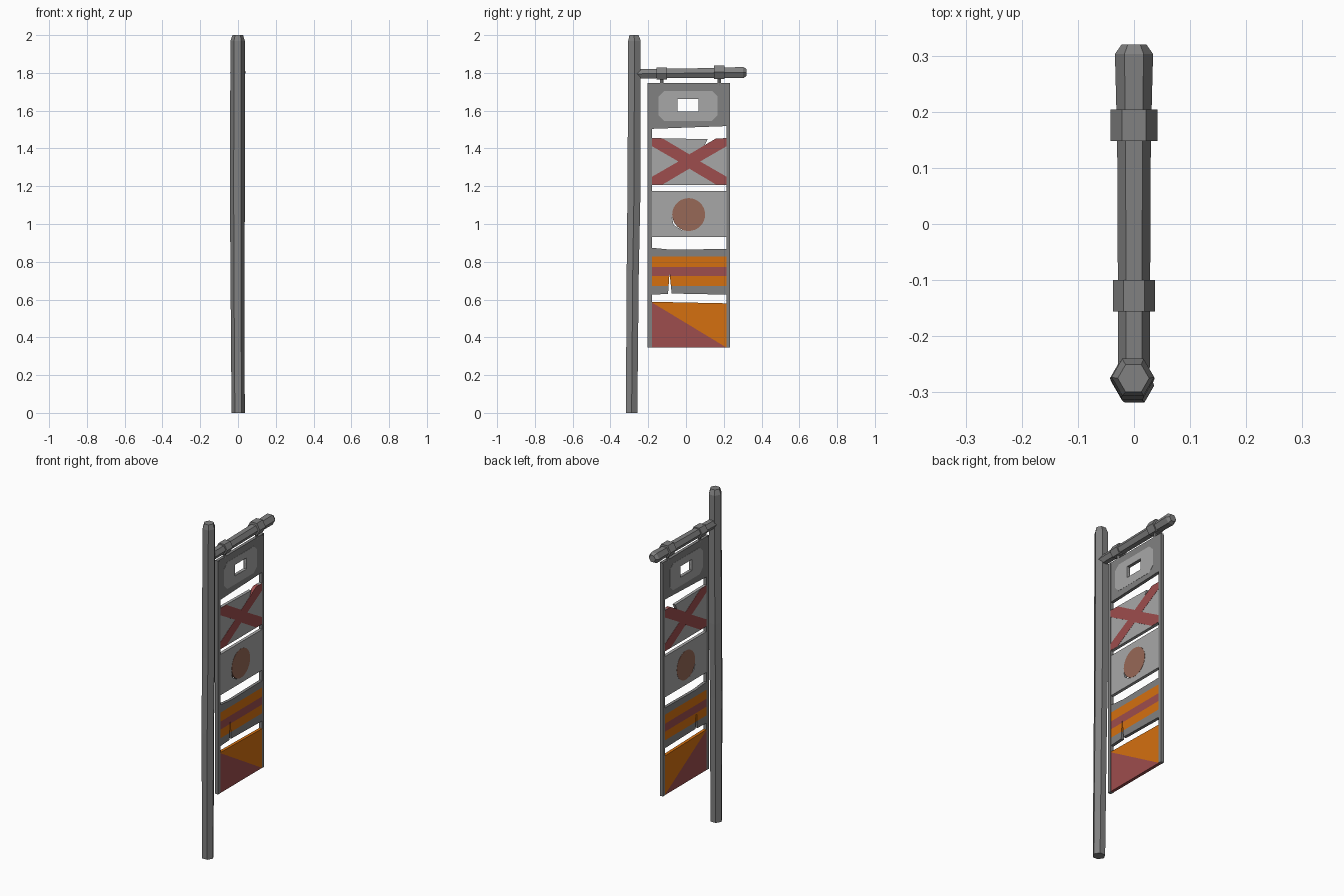
import bpy, bmesh, math
from mathutils import Matrix, Vector

if "Cube" in bpy.data.objects:
    bpy.data.objects.remove(bpy.data.objects["Cube"])


def mat(name, rgb):
    m = bpy.data.materials.new(name)
    m.diffuse_color = (*rgb, 1)
    m.use_nodes = True
    m.node_tree.nodes["Principled BSDF"].inputs["Base Color"].default_value = m.diffuse_color
    return m


GREY = mat("dark_grey", (0.22, 0.22, 0.22))
LIGHT = mat("light_grey", (0.39, 0.39, 0.39))
RED = mat("faded_red", (0.34, 0.075, 0.075))
ORANGE = mat("orange", (0.66, 0.16, 0.005))
BROWN = mat("brown", (0.31, 0.14, 0.095))


def add(name, mesh, *mats):
    for m in mats:
        mesh.materials.append(m)
    ob = bpy.data.objects.new(name, mesh)
    bpy.context.collection.objects.link(ob)
    return ob


def beam(name, rings, along_z, m, sides=6):
    """Loft of polygon rings (centre, radius), running along z or y."""
    bm = bmesh.new()
    loops = []
    for c, r in rings:
        loop = []
        for i in range(sides):
            a = 2 * math.pi * i / sides
            u, v = r * math.cos(a), r * math.sin(a)
            loop.append(bm.verts.new(Vector(c) + Vector((u, v, 0) if along_z else (u, 0, v))))
        loops.append(loop)
    for a, b in zip(loops, loops[1:]):
        for i in range(sides):
            j = (i + 1) % sides
            bm.faces.new((a[i], a[j], b[j], b[i]))
    bm.faces.new(loops[0])
    bm.faces.new(loops[-1])
    bmesh.ops.recalc_face_normals(bm, faces=bm.faces)
    me = bpy.data.meshes.new(name)
    bm.to_mesh(me)
    bm.free()
    return add(name, me, m)


def plate(name, loops, half, mats, cuts=(), rule=None):
    """Flat (y, z) outline with holes, thickened along x; cuts split it for colours."""
    cu = bpy.data.curves.new(name + "_outline", 'CURVE')
    cu.dimensions, cu.fill_mode, cu.extrude = '2D', 'BOTH', half
    for pts in loops:
        sp = cu.splines.new('POLY')
        sp.points.add(len(pts) - 1)
        for p, (y, z) in zip(sp.points, pts):
            p.co = (y, z, 0, 1)
        sp.use_cyclic_u = True
    tmp = bpy.data.objects.new(name + "_outline", cu)
    bpy.context.collection.objects.link(tmp)
    dg = bpy.context.evaluated_depsgraph_get()
    dg.update()
    me = bpy.data.meshes.new_from_object(tmp.evaluated_get(dg))
    bpy.data.objects.remove(tmp)
    me.transform(Matrix(((0, 0, 1, 0), (1, 0, 0, 0), (0, 1, 0, 0), (0, 0, 0, 1))))
    me.materials.clear()
    bm = bmesh.new()
    bm.from_mesh(me)
    bmesh.ops.remove_doubles(bm, verts=bm.verts, dist=0.0001)
    for co, no in cuts:
        bmesh.ops.bisect_plane(bm, geom=bm.verts[:] + bm.edges[:] + bm.faces[:],
                               plane_co=co, plane_no=no)
    bmesh.ops.recalc_face_normals(bm, faces=bm.faces)
    for f in bm.faces:
        f.smooth = False
        f.material_index = rule(f.calc_center_median()) if rule else 0
    bm.to_mesh(me)
    bm.free()
    return add(name, me, *mats)


def rect(y0, y1, z0, z1):
    return [(y0, z0), (y1, z0), (y1, z1), (y0, z1)]


# Rough hexagonal post and arm
beam("post", [((.001, -.288, 0), .035), ((-.003, -.282, .75), .037), ((-.003, -.275, 1.2), .040),
              ((-.002, -.273, 1.97), .038), ((-.001, -.275, 2), .028)], True, GREY)
beam("arm", [((0, -.27, 1.795), .028), ((0, .15, 1.80), .030),
             ((0, .303, 1.802), .034), ((0, .32, 1.802), .022)], False, GREY)

# Collars on the arm with hanging pins below
for i, (y, z, r) in enumerate([(-.128, 1.797, .037), (.176, 1.804, .042)]):
    beam(f"collar_{i}", [((0, y - .028, z), r), ((0, y + .028, z), r)], False, GREY)
    beam(f"pin_{i}", [((0, y, 1.732), .010), ((0, y, 1.79), .010)], True, GREY)

L, R = -0.181, 0.216      # inner edges of the side rails
T, P = 0.009, 0.010       # half thickness of cloth and of painted details

# Side rails
plate("rail_near", [rect(-.203, L + .001, .345, 1.74)], P, [GREY])
plate("rail_far", [rect(R - .001, .234, .345, 1.74)], P, [GREY])

# Top panel with a window and pale eight-sided surround
window = rect(-.044, .067, 1.595, 1.662)
plate("top_panel", [[(-.203, 1.503), (.234, 1.519), (.234, 1.746), (-.203, 1.746)], window], T, [GREY])
a, b, c, d, k = -.145, .167, 1.545, 1.705, .03
plate("window_surround", [[(a + k, c), (b - k, c), (b, c + k), (b, d - k), (b - k, d),
                           (a + k, d), (a, d - k), (a, c + k)], window], P, [LIGHT])

# Second panel: red cross with a tear at the top edge
plate("cross_panel", [[(L, 1.207), (R, 1.207), (R, 1.455), (.160, 1.452),
                       (.092, 1.403), (.114, 1.449), (L, 1.455)]], T, [LIGHT])
cy, cz, hy, hz = .0175, 1.331, .1975, .1225
quarter = [(1, .66), (1, 1), (.72, 1), (0, .31)]
cross = []
for sy, sz, flip in [(1, 1, 0), (-1, 1, 1), (-1, -1, 0), (1, -1, 1)]:
    q = quarter[:0:-1] if flip else quarter[:]
    if flip:
        q = q[1:] + [quarter[0], (.29, 0)]
    cross += [(cy + sy * hy * u, cz + sz * hz * v) for u, v in q]
cross = [p for i, p in enumerate(cross) if p != cross[i - 1]]
plate("red_cross", [cross], P, [RED])

# Third panel: disc with a small tear beside it
plate("disc_panel", [rect(L, R, .931, 1.176),
                     [(-.074, 1.035), (-.066, .995), (-.02, .966), (-.035, 1.0)]], T, [LIGHT])
plate("disc", [[(.014 + .087 * math.cos(t * math.pi / 16), 1.05 + .087 * math.sin(t * math.pi / 16))
                for t in range(32)]], P, [BROWN])

# Fourth panel: stripes coloured by height, slit from below
levels = [.673, .725, .773, .827]
plate("striped_panel", [[(L, .626), (-.095, .630), (-.087, .742), (-.076, .632), (R, .626),
                         (R, .868), (-.08, .864), (L, .874)]], T, [GREY, ORANGE, RED],
      [((0, 0, z), (0, 0, 1)) for z in levels],
      lambda p: (0, 1, 2, 1, 0)[sum(p.z > z for z in levels)])

# Bottom panel: two colours split along the diagonal
co, no = Vector((0, L, .585)), Vector((0, .24, R - L))
plate("diagonal_panel", [[(L, .345), (R, .345), (R, .580), (L, .588)]], T, [RED, ORANGE],
      [(co, no)], lambda p: int((p - co).dot(no) > 0))
